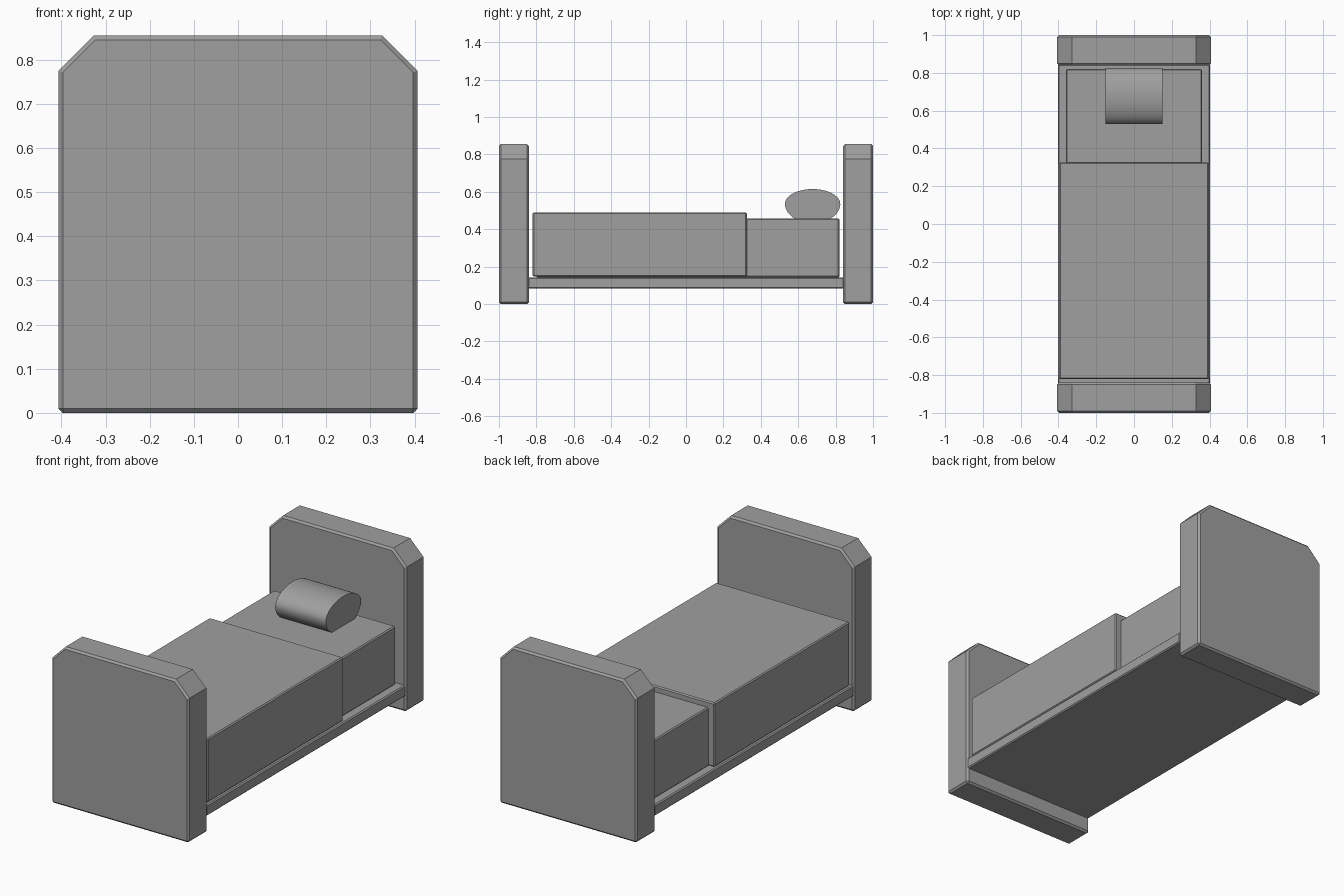
import bpy, bmesh, math

cube = bpy.data.objects.get("Cube")
if cube:
    bpy.data.objects.remove(cube, do_unlink=True)

grey = bpy.data.materials.new("plain grey")
grey.use_nodes = True
COLOUR = (0.35, 0.35, 0.35, 1)
grey.diffuse_color = COLOUR
grey.node_tree.nodes["Principled BSDF"].inputs["Base Color"].default_value = COLOUR


def extrude_profile(name, points, axis, start, end, bevel=0.0):
    """Extrude a closed 2D profile along x (points are y, z) or y (points are x, z)."""
    bm = bmesh.new()

    def place(p, t):
        return (t, p[0], p[1]) if axis == "x" else (p[0], t, p[1])

    rings = [[bm.verts.new(place(p, t)) for p in points] for t in (start, end)]
    for ring in rings:
        bm.faces.new(ring)
    count = len(points)
    for i in range(count):
        j = (i + 1) % count
        bm.faces.new((rings[0][i], rings[0][j], rings[1][j], rings[1][i]))
    bmesh.ops.recalc_face_normals(bm, faces=bm.faces)
    mesh = bpy.data.meshes.new(name)
    bm.to_mesh(mesh)
    bm.free()
    mesh.materials.append(grey)
    obj = bpy.data.objects.new(name, mesh)
    bpy.context.collection.objects.link(obj)
    if bevel:
        mod = obj.modifiers.new("edge chamfer", "BEVEL")
        mod.width = bevel
        mod.segments = 1
        mod.limit_method = "ANGLE"
        mod.angle_limit = math.radians(60)
    return obj


def box(name, half_x, y0, y1, z0, z1, bevel):
    corners = [(-half_x, z0), (half_x, z0), (half_x, z1), (-half_x, z1)]
    return extrude_profile(name, corners, "y", y0, y1, bevel)


# Headboard and footboard, with clipped top corners
W, H, CLIP = 0.407, 0.855, 0.08
board = [(-W, 0), (W, 0), (W, H - CLIP), (W - CLIP, H),
         (CLIP - W, H), (-W, H - CLIP)]
extrude_profile("footboard", board, "y", -1.0, -0.84, 0.01)
extrude_profile("headboard", board, "y", 0.84, 1.0, 0.01)

# Base, mattress and blanket
box("bed_base", 0.403, -0.845, 0.845, 0.083, 0.143, 0.006)
box("mattress", 0.36, -0.80, 0.82, 0.143, 0.458, 0.006)
box("blanket", 0.396, -0.82, 0.325, 0.147, 0.49, 0.006)

# Pillow: rounded roll with a flattened underside
CY, CZ, RY, TOP, LOW = 0.677, 0.535, 0.148, 0.08, 0.102
cut = math.asin(0.784)
steps = 40
outline = []
for i in range(steps + 1):
    a = -cut + (math.pi + 2 * cut) * i / steps
    s = math.sin(a)
    outline.append((CY + RY * math.cos(a), CZ + s * (TOP if s > 0 else LOW)))
pillow = extrude_profile("pillow", outline, "x", -0.15, 0.15)
bpy.ops.object.select_all(action="DESELECT")
pillow.select_set(True)
bpy.context.view_layer.objects.active = pillow
bpy.ops.object.shade_smooth_by_angle(angle=math.radians(30))
